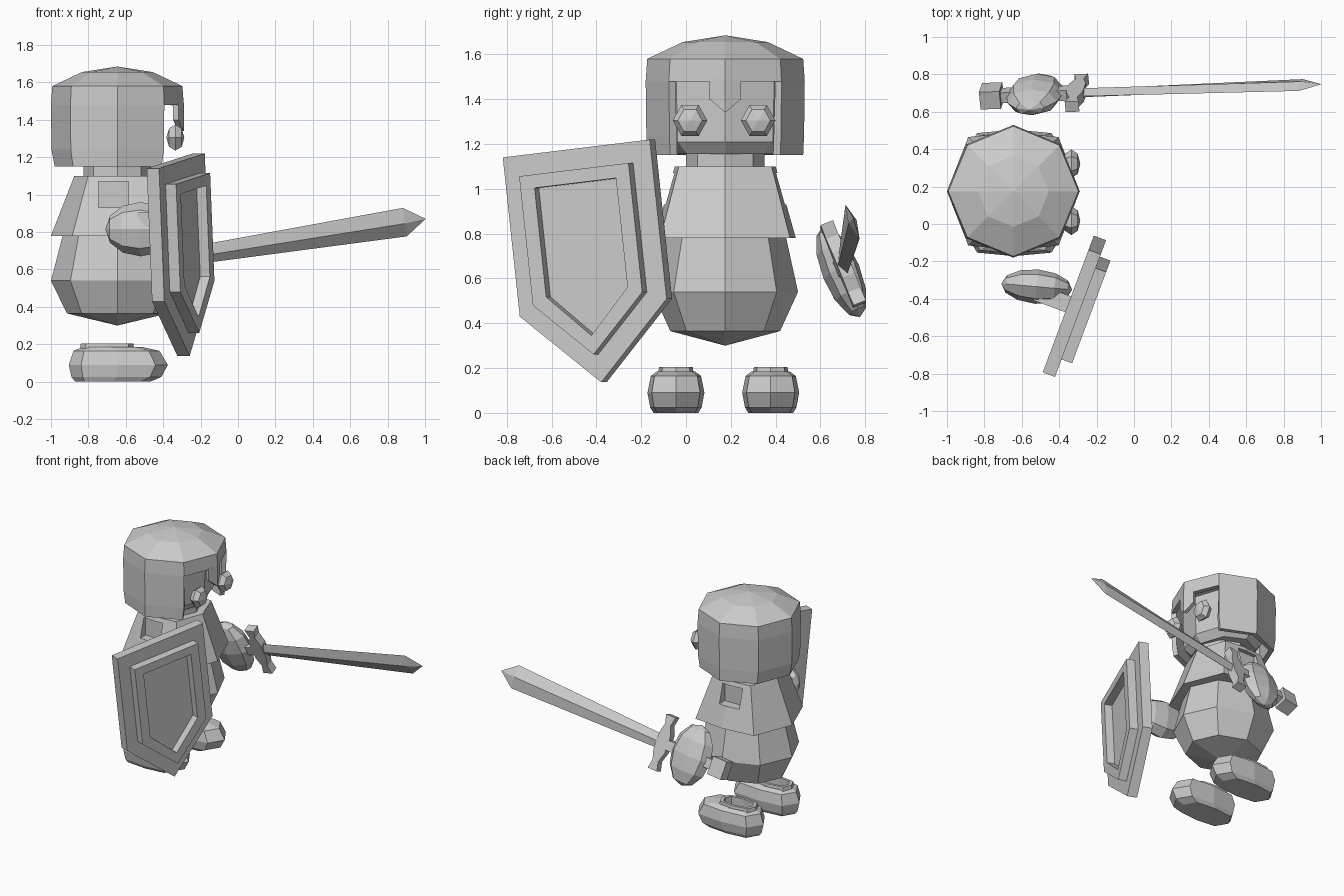
import bpy, bmesh, math
from mathutils import Matrix, Vector

if "Cube" in bpy.data.objects:
    bpy.data.objects.remove(bpy.data.objects["Cube"])

grey = bpy.data.materials.new("plain_grey")
grey.use_nodes = True
grey.diffuse_color = (0.6, 0.6, 0.6, 1)
grey.node_tree.nodes["Principled BSDF"].inputs["Base Color"].default_value = (0.6, 0.6, 0.6, 1)

CX, CY = -0.645, 0.175          # body axis; the figure looks along +x


def finish(name, bm, matrix=Matrix()):
    bmesh.ops.recalc_face_normals(bm, faces=bm.faces)
    mesh = bpy.data.meshes.new(name)
    bm.to_mesh(mesh)
    bm.free()
    mesh.materials.append(grey)
    ob = bpy.data.objects.new(name, mesh)
    ob.matrix_world = matrix
    bpy.context.collection.objects.link(ob)
    return ob


def octagon(diag_x=0.707, diag_y=0.707):
    d = [(1, 0), (diag_x, diag_y), (0, 1), (-diag_x, diag_y)]
    return d + [(-x, -y) for x, y in d]


def stack(rings, shape, top=None, bottom=None, cap=True):
    """Loft a section through rings of (z, x radius, y radius, x centre)."""
    bm = bmesh.new()
    loops = [[bm.verts.new((cx + x * rx, y * ry, z)) for x, y in shape] for z, rx, ry, cx in rings]
    n = len(shape)
    for a, b in zip(loops, loops[1:]):
        for i in range(n):
            j = (i + 1) % n
            bm.faces.new((a[i], a[j], b[j], b[i]))
    for loop, apex in ((loops[0], bottom), (loops[-1], top)):
        if apex is not None:
            tip = bm.verts.new((rings[0][3], 0, apex))
            for i in range(n):
                bm.faces.new((loop[i], loop[(i + 1) % n], tip))
        elif cap:
            bm.faces.new(loop)
    return bm


def prism(name, outline, low, high, matrix=Matrix()):
    """Extrude a 2D outline along local z."""
    bm = bmesh.new()
    a, b = ([bm.verts.new((x, y, z)) for x, y in outline] for z in (low, high))
    bm.faces.new(a)
    bm.faces.new(b)
    for i in range(len(a)):
        j = (i + 1) % len(a)
        bm.faces.new((a[i], a[j], b[j], b[i]))
    return finish(name, bm, matrix)


def box(name, centre, size, matrix=Matrix()):
    bm = bmesh.new()
    bmesh.ops.create_cube(bm, size=1, matrix=Matrix.Translation(centre) @ Matrix.Diagonal((*size, 1)))
    return finish(name, bm, matrix)


def ball(name, centre, radii, segments, rings, rotation=Matrix()):
    bm = bmesh.new()
    bmesh.ops.create_uvsphere(bm, u_segments=segments, v_segments=rings, radius=1)
    bmesh.ops.transform(bm, verts=bm.verts, matrix=Matrix.Diagonal((*radii, 1)))
    return finish(name, bm, Matrix.Translation(centre) @ rotation)


def cut(target, cutter):
    cutter.hide_render = True
    cutter.hide_set(True)
    mod = target.modifiers.new("cut", "BOOLEAN")
    mod.object = cutter
    mod.solver = "EXACT"
    bpy.context.view_layer.update()
    mesh = bpy.data.meshes.new_from_object(target.evaluated_get(bpy.context.evaluated_depsgraph_get()))
    target.modifiers.clear()
    target.data = mesh
    bpy.data.objects.remove(cutter)


body_axis = Matrix.Translation((CX, CY, 0))

# Lower body, tunic with square arm sockets, neck
finish("lower_body", stack([(0.365, 0.27, 0.245, 0), (0.54, 0.355, 0.325, 0), (0.79, 0.29, 0.27, 0)],
                           octagon(), bottom=0.30), body_axis)
tunic = finish("tunic", stack([(0.78, 0.355, 0.315, 0), (1.10, 0.23, 0.225, 0)],
                              octagon(0.68, 0.92)), body_axis)
for side in (-1, 1):
    cut(tunic, box("socket_cutter", (CX - 0.02, CY + side * 0.36, 1.0), (0.16, 0.32, 0.14)))
finish("neck", stack([(1.05, 0.18, 0.175, 0), (1.2, 0.18, 0.175, 0)], octagon()), body_axis)

# Helmet shell, open at the face
bm = stack([(1.15, 0.335, 0.348, 0), (1.24, 0.352, 0.352, 0), (1.48, 0.355, 0.355, 0),
            (1.58, 0.348, 0.348, 0), (1.655, 0.19, 0.19, 0)], octagon(), top=1.685, cap=False)
bm.faces.ensure_lookup_table()
opening = [f for f in bm.faces if f.calc_center_median().z < 1.48 and f.calc_center_median().x > 0.26]
bmesh.ops.delete(bm, geom=opening, context="FACES")
helmet = finish("helmet", bm, body_axis)
shell = helmet.modifiers.new("thickness", "SOLIDIFY")
shell.thickness = 0.035
shell.offset = -1

# Pointed nose guard folded along the middle
bm = bmesh.new()
for side in (-1, 1):
    half = [(0.355, 0, 1.49), (0.326, side * 0.07, 1.49), (0.326, side * 0.07, 1.40), (0.355, 0, 1.34)]
    bm.faces.new([bm.verts.new(p) for p in half])
bmesh.ops.remove_doubles(bm, verts=bm.verts, dist=0.001)
guard = finish("nose_guard", bm, body_axis)
plate = guard.modifiers.new("thickness", "SOLIDIFY")
plate.thickness = 0.03
plate.offset = -1 if guard.data.polygons[0].normal.x > 0 else 1

# Head and eyes
finish("head", stack([(1.155, 0.2, 0.24, 0), (1.21, 0.245, 0.3, 0), (1.5, 0.25, 0.31, 0)], octagon()), body_axis)
for side, label in ((-1, "right"), (1, "left")):
    ball(label + "_eye", (-0.335, 0.17 + side * 0.152, 1.305), (0.08, 0.077, 0.048), 6, 4,
         Matrix.Rotation(math.pi / 2, 4, "Y"))

# Shoes with a hollow on top
for y, label in ((-0.045, "right"), (0.378, "left")):
    rings = [(0, 0.2, 0.1, -0.03), (0.025, 0.24, 0.115, -0.01), (0.09, 0.265, 0.127, 0),
             (0.165, 0.23, 0.112, -0.01), (0.185, 0.16, 0.085, -0.03)]
    place = Matrix.Translation((-0.64, y, 0))
    shoe = finish(label + "_shoe", stack(rings, octagon(0.75, 0.85)), place)
    cuff = finish(label + "_cuff", stack([(0.14, 0.15, 0.085, -0.06), (0.205, 0.14, 0.075, -0.06)],
                                         octagon(0.8, 0.8)), place)
    for part in (shoe, cuff):
        cut(part, finish("cuff_cutter", stack([(0.13, 0.115, 0.055, -0.06), (0.3, 0.115, 0.055, -0.06)],
                                              octagon(0.8, 0.8)), place))

# Shield frame: local x across, local y up, local z out of the face
roll = math.radians(6.5)
across = Vector((0.35, 0.937, 0)).normalized()
up = Vector((0, 0, 1))
face_out = across.cross(up)
basis = Matrix((across, up, face_out)).transposed().to_4x4()
shield_at = Matrix.Translation((-0.30, -0.49, 1.18)) @ basis @ Matrix.Rotation(roll, 4, "Z")


def crest(half, top, shoulder, tip):
    return [(-half, top), (-half, shoulder), (0, tip), (half, shoulder), (half, top)]


prism("shield_plate", crest(0.352, 0, -0.715, -1.05), -0.07, 0, shield_at)
rim = prism("shield_rim", crest(0.262, -0.095, -0.675, -0.925), -0.01, 0.06, shield_at)
cut(rim, prism("rim_cutter", crest(0.195, -0.155, -0.645, -0.84), 0.005, 0.2, shield_at))

# Shield hand and grip
ball("shield_hand", (-0.52, -0.335, 0.815), (0.145, 0.092, 0.19), 8, 6,
     Matrix.Rotation(math.radians(-5), 4, "Z") @ Matrix.Rotation(math.pi / 2, 4, "Y"))
box("shield_grip", (0, 0, 0), (0.09, 0.07, 0.2), Matrix.Translation((-0.43, -0.40, 0.87)) @ basis)

# Sword frame: local x along the blade, local y across the edges
along = Vector((1.53, 0.054, 0.241)).normalized()
wide = Vector((0.14, 0.38, -0.92))
wide = (wide - along * wide.dot(along)).normalized()
sword_at = Matrix.Translation((-0.53, 0.693, 0.629)) @ \
    Matrix((along, wide, along.cross(wide))).transposed().to_4x4()

# Blade with diamond section
bm = bmesh.new()
sections = []
for x, w, t in ((0.22, 0.05, 0.026), (1.44, 0.083, 0.02)):
    sections.append([bm.verts.new((x, w * a, t * b)) for a, b in ((1, 0), (0, 1), (-1, 0), (0, -1))])
tip = bm.verts.new((1.553, 0, 0))
bm.faces.new(sections[0])
for i in range(4):
    j = (i + 1) % 4
    bm.faces.new((sections[0][i], sections[0][j], sections[1][j], sections[1][i]))
    bm.faces.new((sections[1][i], sections[1][j], tip))
finish("sword_blade", bm, sword_at)

# Crossguard with flared ends, handle, pommel and hand
side = [(0.18, 0.06), (0.205, 0.13), (0.19, 0.195), (0.265, 0.195), (0.25, 0.13), (0.27, 0.06)]
prism("crossguard", side + [(x, -y) for x, y in reversed(side)], -0.03, 0.03, sword_at)
box("sword_handle", (-0.02, 0, 0), (0.44, 0.07, 0.06), sword_at)
box("sword_pommel", (-0.235, 0, 0), (0.11, 0.13, 0.1), sword_at)
ball("sword_hand", (-0.53, 0.693, 0.629), (0.155, 0.085, 0.22), 8, 6,
     sword_at.to_3x3().to_4x4() @ Matrix.Rotation(math.pi / 2, 4, "X"))
